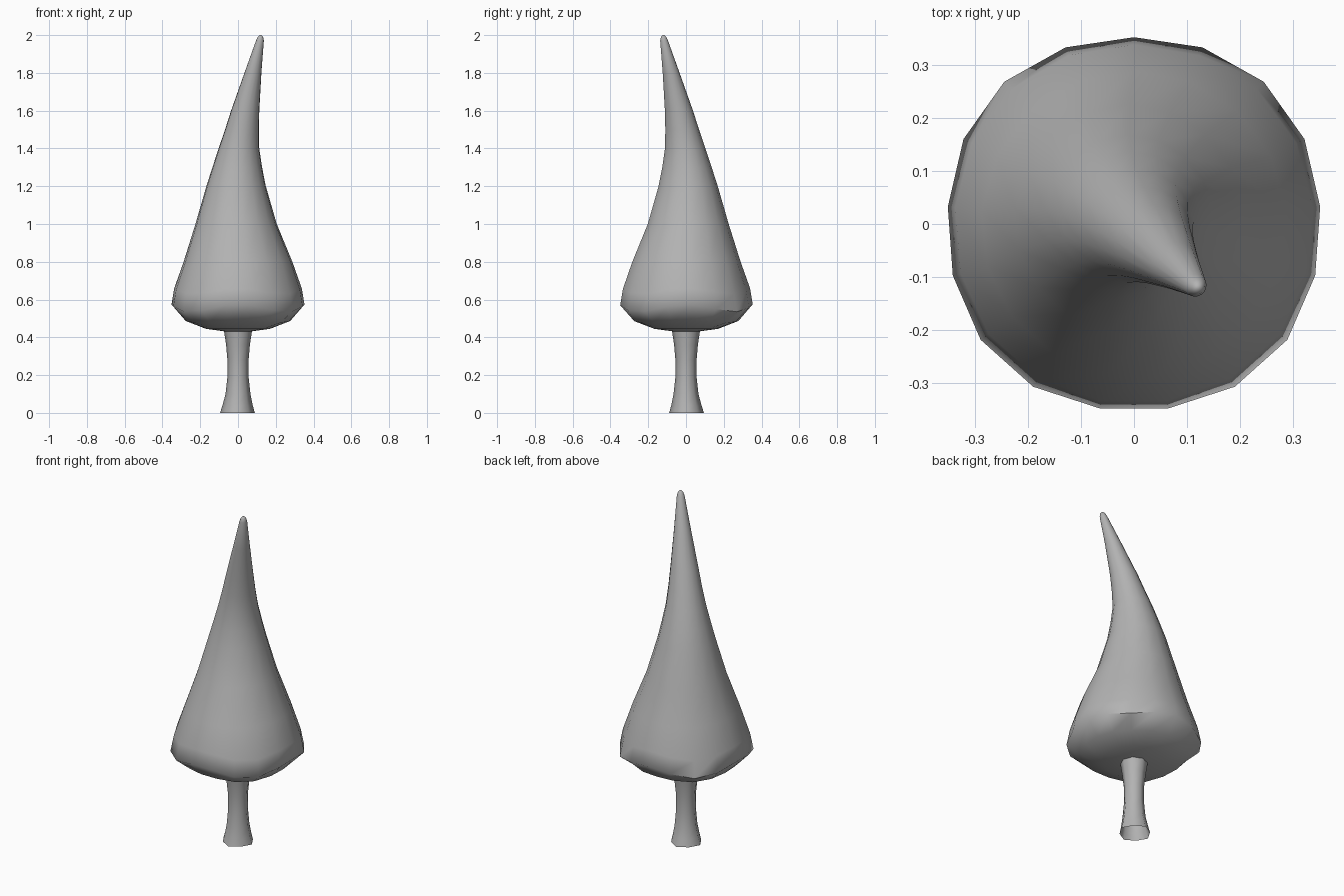
import bpy, bmesh
from math import sin, cos, pi

if "Cube" in bpy.data.objects:
    bpy.data.objects.remove(bpy.data.objects["Cube"])

grey = bpy.data.materials.new("grey")
grey.diffuse_color = (.45, .45, .45, 1)
grey.use_nodes = True
grey.node_tree.nodes["Principled BSDF"].inputs["Base Color"].default_value = grey.diffuse_color


def loft(name, rings, sides, start, closed):
    """Skin rings given as (z, radius, lean, diagonal dr, diagonal dz).
    Lean moves along +x, -y; dr and dz swell and drop the ring on its diagonals."""
    bm = bmesh.new()
    loops = []
    for z, r, c, dr, dz in rings:
        loop = []
        for i in range(sides):
            a = start + 2 * pi * i / sides
            w = sin(2 * a) ** 2
            q = r + dr * w
            loop.append(bm.verts.new((c + q * cos(a), -c + q * sin(a), z + dz * w)))
        loops.append(loop)
    for a, b in zip(loops, loops[1:]):
        for i in range(sides):
            j = (i + 1) % sides
            bm.faces.new((a[i], a[j], b[j], b[i]))
    if closed:
        bm.faces.new(loops[0][::-1])
        bm.faces.new(loops[-1])
    mesh = bpy.data.meshes.new(name)
    bm.to_mesh(mesh)
    bm.free()
    mesh.materials.append(grey)
    ob = bpy.data.objects.new(name, mesh)
    bpy.context.collection.objects.link(ob)
    bpy.ops.object.select_all(action='DESELECT')
    ob.select_set(True)
    bpy.context.view_layer.objects.active = ob
    bpy.ops.object.shade_smooth_by_angle(angle=pi / 3)


# Flared trunk, open at the ground
loft("trunk", [(0, .092, -.003, -.010, 0), (.04, .080, -.002, -.007, 0),
               (.10, .066, 0, -.004, 0), (.19, .056, 0, -.002, 0),
               (.28, .056, 0, -.002, 0), (.36, .063, 0, 0, 0), (.44, .075, 0, 0, 0)],
     8, 0, False)

# Leafy crown: rounded underside, tapering to a bent tip
loft("crown", [(.43, .06, 0, 0, 0), (.445, .17, 0, 0, 0), (.487, .278, 0, .005, -.01),
               (.575, .353, 0, .011, -.04), (.66, .339, 0, .006, -.03),
               (.80, .289, 0, 0, 0), (1.0, .216, -.010, 0, 0),
               (1.2, .158, -.010, 0, 0), (1.3, .132, -.004, 0, 0),
               (1.4, .108, .005, 0, 0), (1.5, .090, .021, 0, 0),
               (1.6, .075, .038, 0, 0), (1.8, .045, .079, 0, 0),
               (1.97, .021, .116, 0, 0), (1.99, .014, .119, 0, 0),
               (2.0, .005, .120, 0, 0)], 17, pi / 2, True)
